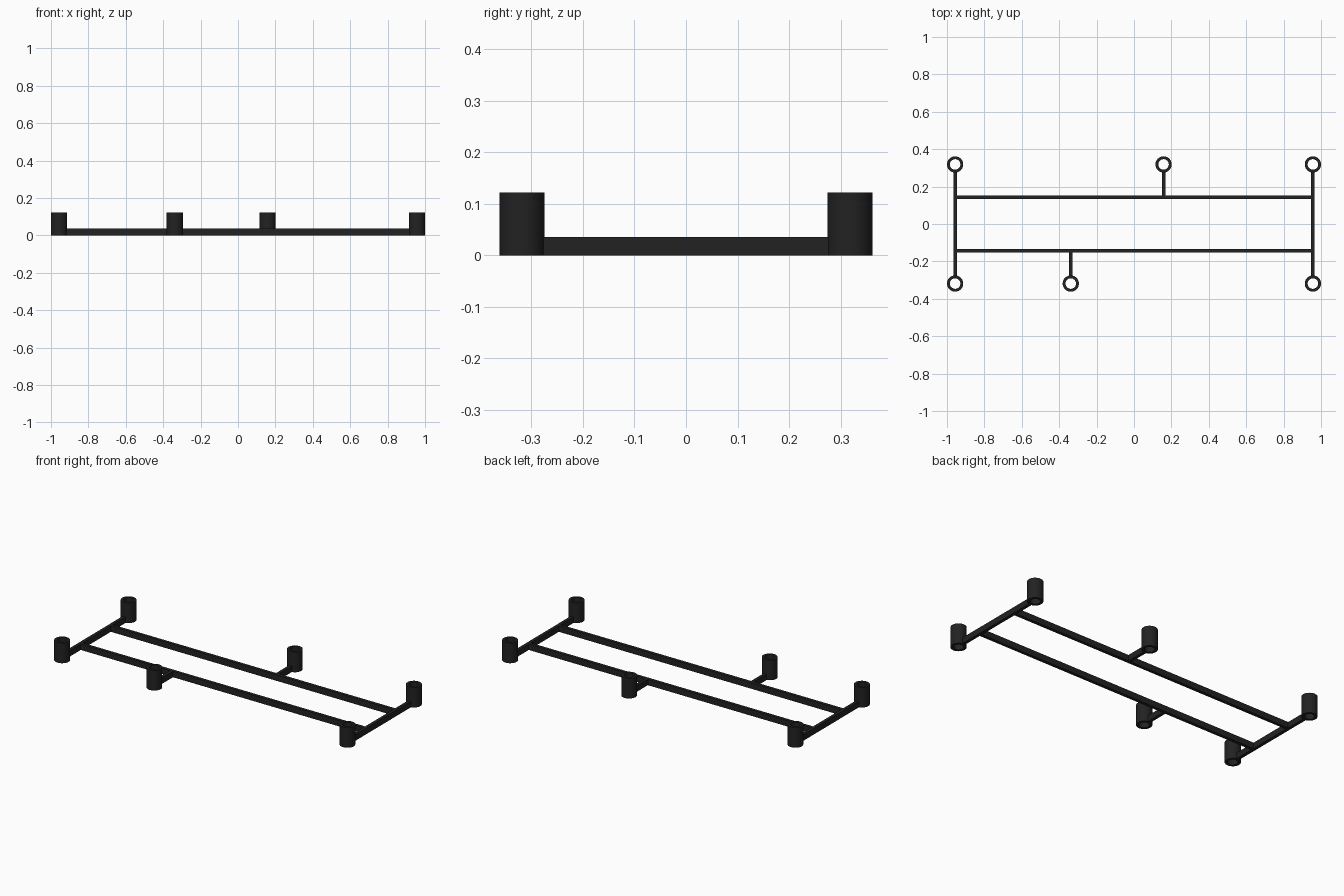
import bpy, bmesh, math

if "Cube" in bpy.data.objects:
    bpy.data.objects.remove(bpy.data.objects["Cube"])

R_OUT, R_IN, TUBE_H = 0.0435, 0.028, 0.122
BAR_W, BAR_H = 0.019, 0.036
END_X, TUBE_Y, RAIL_Y = 0.9565, 0.3185, 0.144
TUBE_EDGE = TUBE_Y - (R_OUT + R_IN) / 2   # bars stop inside the tube wall

black = bpy.data.materials.new("black plastic")
black.diffuse_color = (0.016, 0.016, 0.016, 1)
black.use_nodes = True
black.node_tree.nodes["Principled BSDF"].inputs["Base Color"].default_value = black.diffuse_color


def finish(name, bm):
    bmesh.ops.recalc_face_normals(bm, faces=bm.faces)
    mesh = bpy.data.meshes.new(name)
    bm.to_mesh(mesh)
    bm.free()
    mesh.materials.append(black)
    obj = bpy.data.objects.new(name, mesh)
    bpy.context.collection.objects.link(obj)
    return obj


def bar(name, x0, x1, y0, y1):
    bm = bmesh.new()
    bmesh.ops.create_cube(bm, size=1)
    bmesh.ops.scale(bm, vec=(x1 - x0, y1 - y0, BAR_H), verts=bm.verts)
    bmesh.ops.translate(bm, vec=((x0 + x1) / 2, (y0 + y1) / 2, BAR_H / 2), verts=bm.verts)
    return finish(name, bm)


def tube(name, x, y, n=48):
    # open tube: wall profile swept around the vertical axis
    bm = bmesh.new()
    profile = [(R_OUT, 0), (R_OUT, TUBE_H), (R_IN, TUBE_H), (R_IN, 0)]
    rings = []
    for i in range(n):
        a = 2 * math.pi * i / n
        rings.append([bm.verts.new((x + r * math.cos(a), y + r * math.sin(a), z))
                      for r, z in profile])
    for i in range(n):
        a, b = rings[i], rings[(i + 1) % n]
        for j in range(4):
            k = (j + 1) % 4
            bm.faces.new((a[j], b[j], b[k], a[k]))
    obj = finish(name, bm)
    bpy.ops.object.select_all(action='DESELECT')
    obj.select_set(True)
    bpy.context.view_layer.objects.active = obj
    bpy.ops.object.shade_smooth_by_angle(angle=math.radians(30))


h = BAR_W / 2

# end bars with a tube at each corner
for side, sx in (("left", -1), ("right", 1)):
    bar(side + "_end_bar", sx * END_X - h, sx * END_X + h, -TUBE_EDGE, TUBE_EDGE)
    for end, sy in (("front", -1), ("back", 1)):
        tube(f"{end}_{side}_corner_tube", sx * END_X, sy * TUBE_Y)

# long rails, each with a short arm carrying a middle tube
for end, sy, mx in (("front", -1, -0.338), ("back", 1, 0.158)):
    bar(end + "_rail", -END_X, END_X, sy * RAIL_Y - h, sy * RAIL_Y + h)
    y0, y1 = sorted((sy * RAIL_Y, sy * TUBE_EDGE))
    bar(end + "_arm", mx - h, mx + h, y0, y1)
    tube(end + "_middle_tube", mx, sy * TUBE_Y)
